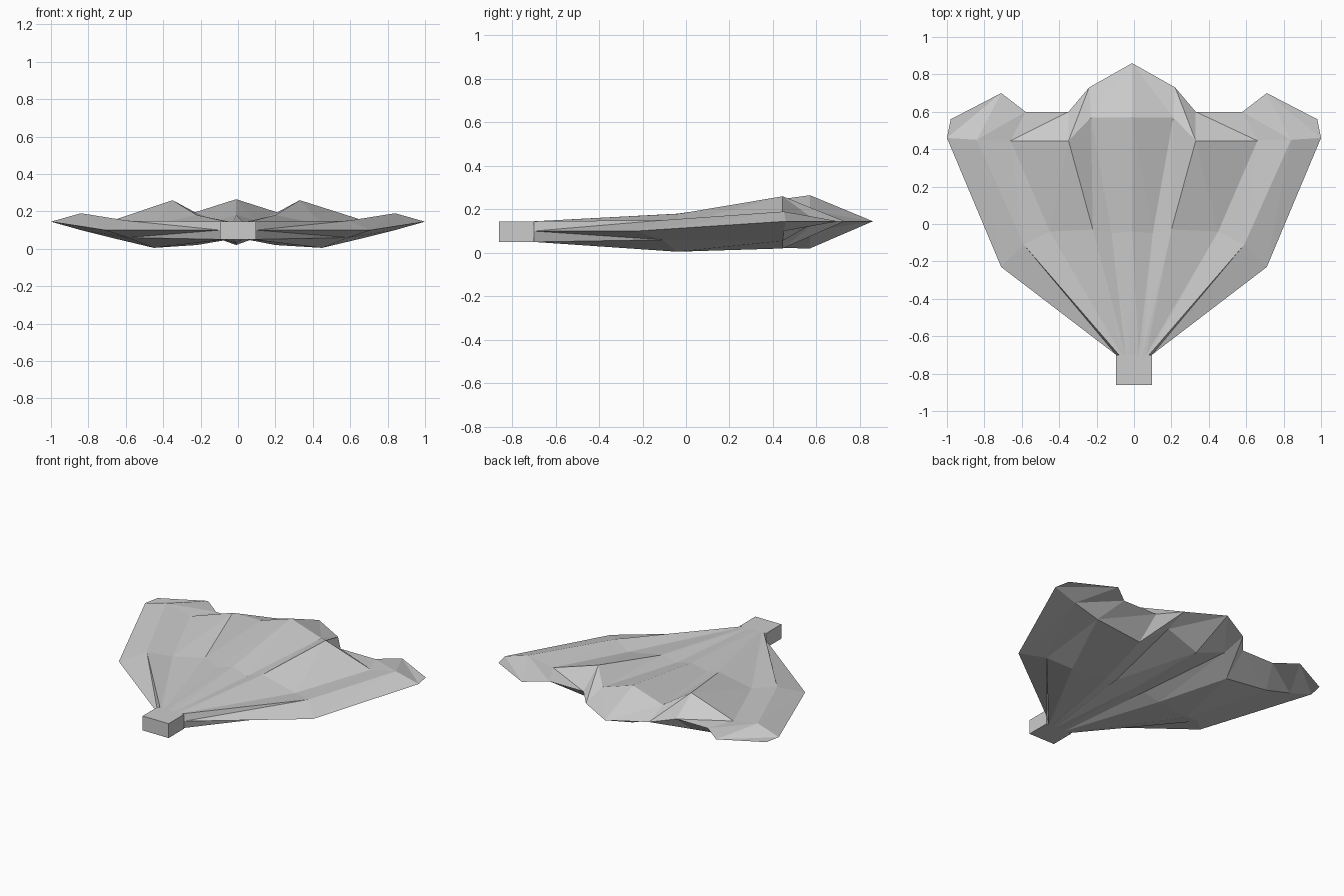
import bpy, bmesh

cube = bpy.data.objects.get("Cube")
if cube:
    bpy.data.objects.remove(cube, do_unlink=True)

grey = bpy.data.materials.new("pale_grey")
grey.use_nodes = True
colour = (0.6, 0.6, 0.6, 1)
grey.diffuse_color = colour
grey.node_tree.nodes["Principled BSDF"].inputs["Base Color"].default_value = colour


def finish(bm, name):
    bmesh.ops.recalc_face_normals(bm, faces=bm.faces)
    mesh = bpy.data.meshes.new(name)
    bm.to_mesh(mesh)
    bm.free()
    mesh.materials.append(grey)
    obj = bpy.data.objects.new(name, mesh)
    bpy.context.collection.objects.link(obj)
    return obj


# Ribs of half the fan, rim to centre: (x, y, top z, bottom z) at four stations
HINGE_Y, RIM_Z = -0.70, 0.145
hinge_x = (0.095, 0.08, 0.065, 0.045, 0.025, 0)
middle = ((0.71, -0.23, 0.10, 0.10), (0.59, -0.11, 0.15, 0.06),
          (0.45, -0.04, 0.13, 0.005), (0.21, -0.03, 0.18, 0.02),
          (0.11, -0.05, 0.15, 0.06), (0, -0.04, 0.18, 0.03))
crest = ((1, 0.46, 0.145, 0.145), (0.84, 0.45, 0.19, 0.10),
         (0.66, 0.445, 0.155, 0.055), (0.34, 0.445, 0.26, 0.02),
         (0.22, 0.57, 0.195, 0.10), (0, 0.57, 0.265, 0.02))
tip = ((0.98, 0.56), (0.71, 0.70), (0.58, 0.60), (0.34, 0.60), (0.23, 0.73), (0, 0.86))

ribs = []
for i, x in enumerate(hinge_x):
    root = (x, HINGE_Y, 0.10, 0.10) if i == 0 else (x, HINGE_Y, RIM_Z, 0.05)
    ribs.append((root, middle[i], crest[i], tip[i] + (RIM_Z, RIM_Z)))

# Mirror the ribs; the inner ones sit slightly off centre
SHIFT = -0.01


def place(rib, side):
    return [(side * x + (SHIFT if x < 0.4 and y > HINGE_Y else 0), y, t, b)
            for x, y, t, b in rib]


columns = [place(r, -1) for r in ribs] + [place(r, 1) for r in ribs[-2::-1]]

# Pleated fan: upper and lower skins meeting at the rim
bm = bmesh.new()
for layer in (2, 3):
    grid = [[bm.verts.new((p[0], p[1], p[layer])) for p in col] for col in columns]
    for c in range(len(grid) - 1):
        for r in range(3):
            a, b = grid[c][r], grid[c + 1][r]
            d, e = grid[c][r + 1], grid[c + 1][r + 1]
            # Split each panel symmetrically about the centre rib
            if c < 5:
                tris = ((a, b, e), (a, e, d))
            else:
                tris = ((a, b, d), (b, e, d))
            for t in tris:
                bm.faces.new(t)
bmesh.ops.remove_doubles(bm, verts=bm.verts, dist=0.0005)
finish(bm, "pleated_fan")

# Hinge block
bm = bmesh.new()
bmesh.ops.create_cube(bm, size=1)
for v in bm.verts:
    v.co.x *= 0.19
    v.co.y = -0.86 if v.co.y < 0 else HINGE_Y
    v.co.z = 0.05 if v.co.z < 0 else RIM_Z
finish(bm, "hinge_block")
